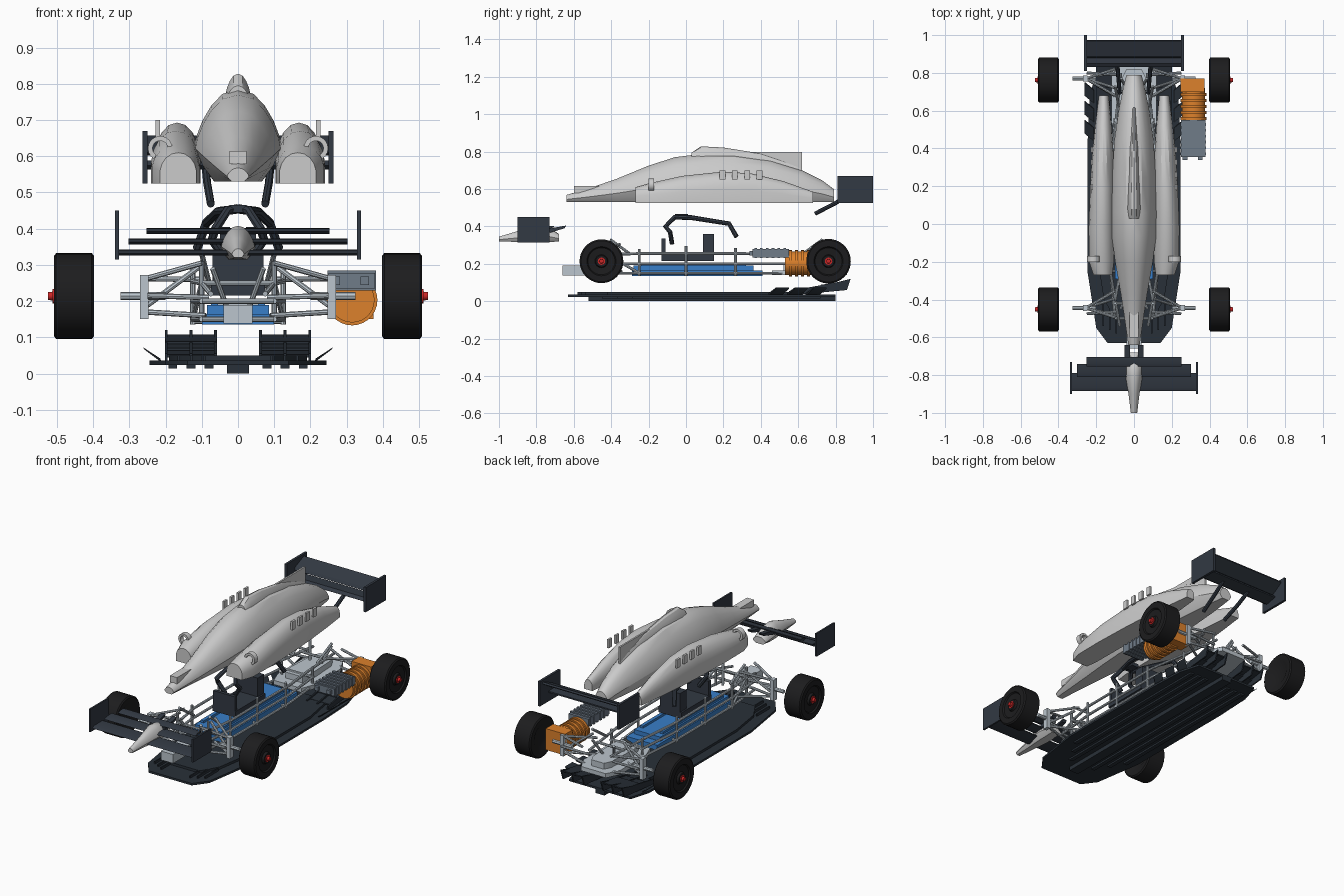
import bpy, bmesh, math
from mathutils import Vector, Matrix

if "Cube" in bpy.data.objects:
    bpy.data.objects.remove(bpy.data.objects["Cube"])


def mat(name, r, g, b):
    m = bpy.data.materials.new(name)
    m.diffuse_color = (r, g, b, 1)
    m.use_nodes = True
    m.node_tree.nodes["Principled BSDF"].inputs["Base Color"].default_value = m.diffuse_color
    return m


SLATE = mat("slate", .032, .041, .056)
FLOOR = mat("floor_dark", .022, .03, .04)
LIGHT = mat("light_metal", .5, .56, .61)
STEEL = mat("steel", .16, .2, .25)
BLUE = mat("blue", .04, .21, .58)
ORANGE = mat("orange", .72, .22, .025)
TYRE = mat("rubber", .012, .012, .013)
RED = mat("red", .6, .02, .02)


def finish(name, bm, m=None):
    bmesh.ops.recalc_face_normals(bm, faces=bm.faces)
    me = bpy.data.meshes.new(name)
    bm.to_mesh(me)
    bm.free()
    ob = bpy.data.objects.new(name, me)
    bpy.context.collection.objects.link(ob)
    if m:
        me.materials.append(m)
    return ob


def rings(name, rows, m=None, closed=False):
    """Skin equal-length rings of points, capping the ends."""
    bm = bmesh.new()
    vs = [[bm.verts.new(p) for p in row] for row in rows]
    n = len(rows[0])
    pairs = list(zip(vs, vs[1:])) + ([(vs[-1], vs[0])] if closed else [])
    for a, b in pairs:
        for i in range(n):
            bm.faces.new((a[i], a[(i + 1) % n], b[(i + 1) % n], b[i]))
    if not closed:
        bm.faces.new(vs[0])
        bm.faces.new(vs[-1])
    return finish(name, bm, m)


def box(name, x0, x1, y0, y1, z0, z1, m=None):
    return rings(name, [[(x0, y0, z), (x1, y0, z), (x1, y1, z), (x0, y1, z)] for z in (z0, z1)], m)


def prism(name, x0, x1, yz, m=None):
    return rings(name, [[(x, y, z) for y, z in yz] for x in (x0, x1)], m)


def slab(name, half, z0, z1, m):
    """Plan outline given as right-half (x, y) points."""
    outline = half + [(-x, y) for x, y in reversed(half)]
    return rings(name, [[(x, y, z) for x, y in outline] for z in (z0, z1)], m)


def lathe_x(name, cy, cz, prof, n, m):
    """Solid of revolution about the x axis, prof = (x, r)."""
    return rings(name, [[(x, cy + r * math.cos(t * math.tau / n), cz + r * math.sin(t * math.tau / n))
                         for t in range(n)] for x, r in prof], m)


def loft(name, shape, stations, m=None):
    """shape: half section (width, height) fractions; stations: y, centre x, half width, z0, z1."""
    sec = shape + [(-a, b) for a, b in reversed(shape) if a > 0]
    return rings(name, [[(cx + a * w, y, z0 + b * (z1 - z0)) for a, b in sec]
                        for y, cx, w, z0, z1 in stations], m)


def tubes(name, paths, r, m):
    cu = bpy.data.curves.new(name, 'CURVE')
    cu.dimensions = '3D'
    cu.bevel_depth, cu.bevel_resolution, cu.use_fill_caps = r, 2, True
    for p in paths:
        sp = cu.splines.new('POLY')
        sp.points.add(len(p) - 1)
        for pt, co in zip(sp.points, p):
            pt.co = (*co, 1)
    cu.materials.append(m)
    ob = bpy.data.objects.new(name, cu)
    bpy.context.collection.objects.link(ob)


def both(paths):
    return paths + [[(-x, y, z) for x, y, z in p] for p in paths]


# Body shell: hull, airbox, fin, nose block
HULL = [(.55, 0), (.82, .18), (1, .38), (.95, .5), (.82, .66), (.62, .82), (.36, .95), (0, 1)]
loft("body_shell", HULL, [(-.64, 0, .03, .53, .568), (-.5, 0, .05, .53, .61), (-.37, 0, .07, .53, .655),
     (-.2, 0, .1, .53, .725), (-.06, 0, .118, .53, .77), (.06, 0, .12, .53, .785), (.25, 0, .116, .53, .785),
     (.45, 0, .103, .53, .755), (.62, 0, .078, .53, .70), (.73, 0, .055, .53, .645), (.79, 0, .04, .53, .60)])
loft("airbox", HULL, [(.03, 0, .034, .72, .795), (.08, 0, .036, .72, .828), (.2, 0, .034, .70, .822),
     (.4, 0, .025, .70, .79), (.62, 0, .008, .66, .715)])
prism("engine_fin", -.005, .005, [(.3, .70), (.62, .68), (.62, .797), (.33, .797)])
box("nose_block", -.023, .023, -.6, -.37, .578, .615)

# Side pods, louvres, mirrors, steps each side
POD = [(1, 0), (1, .42), (.9, .64), (.68, .83), (.36, .96), (0, 1)]
for s, tag in ((-1, "left"), (1, "right")):
    loft("side_pod_" + tag, POD, [(-.27, s * .165, .05, .525, .61), (-.2, s * .172, .066, .525, .63),
         (-.02, s * .172, .068, .525, .67), (.2, s * .168, .064, .525, .693), (.35, s * .165, .058, .525, .683),
         (.52, s * .162, .044, .525, .642), (.68, s * .16, .026, .525, .585)])
    for i in range(4):
        y = .18 + i * .066
        box(f"louvre_{tag}_{i}", s * .216, s * .228, y, y + .03, .65, .70)
    sec = [(.021, -.2), (.034, -.2), (.034, -.17), (.021, -.17)]
    rings("mirror_" + tag, [[(s * (.215 + r * math.cos(a)), y, .622 + r * math.sin(a)) for r, y in sec]
          for a in [math.radians(-60 + 20 * k) for k in range(14)]])

# Front wing and detached nose
loft("nose_cone", HULL, [(-1, 0, .017, .32, .345), (-.9, 0, .029, .317, .375), (-.8, 0, .046, .315, .408),
     (-.74, 0, .048, .315, .40), (-.68, 0, .042, .32, .36)])
for i, (w, y0, y1, z) in enumerate([(.335, -.885, -.79, .332), (.303, -.81, -.74, .363), (.252, -.755, -.705, .392)]):
    prism(f"front_wing_blade_{i}", -w, w, [(y0, z), (y0 + .02, z - .006), (y1, z + .004), (y1, z + .01), (y0 + .02, z + .009)], SLATE)
for s, tag in ((-1, "left"), (1, "right")):
    box("front_endplate_" + tag, s * .329, s * .339, -.9, -.73, .315, .45, SLATE)
    prism("front_pylon_" + tag, s * .022, s * .05, [(-.75, .36), (-.65, .39), (-.64, .405), (-.75, .385)], SLATE)

# Rear wing
prism("rear_wing_main", -.26, .26, [(.83, .575), (.85, .563), (.92, .577), (.92, .585), (.85, .588)], SLATE)
prism("rear_wing_flap", -.26, .26, [(.88, .61), (.9, .602), (.975, .648), (.97, .658), (.89, .625)], SLATE)
for s, tag in ((-1, "left"), (1, "right")):
    box("rear_endplate_" + tag, s * .25, s * .264, .81, 1.0, .525, .67, SLATE)
tubes("rear_wing_struts", both([[(.075, .69, .468), (.085, .80, .525), (.09, .88, .575)]]), .011, SLATE)

# Wheels with hubs and nuts
for s, tag in ((-1, "left"), (1, "right")):
    for y, r, end in ((-.452, .117, "front"), (.762, .119, "rear")):
        n = f"{end}_{tag}"
        lathe_x("tyre_" + n, y, .214, [(s * x, q) for x, q in
                [(.41, .06), (.402, .075), (.398, r - .008), (.404, r), (.502, r), (.508, r - .008),
                 (.508, .078), (.5, .072), (.496, .035), (.508, .03)]], 40, TYRE)
        lathe_x("wheel_nut_" + n, y, .214, [(s * x, q) for x, q in
                [(.5, .02), (.512, .02), (.512, .012), (.525, .011)]], 12, RED)

# Battery tray, crash box and rear gearbox plate
box("battery_tray", -.1, .1, -.29, .41, .135, .165, BLUE)
box("battery_upper", -.085, .085, -.28, .36, .165, .19, BLUE)
for s, tag in ((-1, "left"), (1, "right")):
    box("battery_rail_" + tag, s * .055, s * .075, -.24, .32, .19, .203, BLUE)
box("crash_box", -.04, .04, -.66, -.5, .138, .19, LIGHT)
slab("rear_plate", [(.09, .46), (.12, .54), (.12, .78), (.08, .86)], .14, .165, LIGHT)
slab("gearbox", [(.055, .52), (.07, .58), (.06, .78), (.04, .82)], .165, .2, LIGHT)

# Seat and dash
box("seat_base", -.075, .075, -.13, .15, .215, .25, SLATE)
box("seat_back", -.065, .065, .09, .15, .25, .36, SLATE)
box("dash_panel", -.07, .07, -.13, -.11, .25, .335, SLATE)

# Cockpit hoop
tubes("cockpit_hoop", both([[(.03, -.075, .31), (.072, -.085, .37), (.062, -.11, .40), (.03, -.06, .45), (0, -.03, .455)],
      [(.03, -.06, .45), (.055, .03, .447), (.088, .23, .415), (.113, .27, .345)]]), .013, SLATE)
box("hoop_cap", -.023, .023, -.06, .01, .445, .466, SLATE)

# Space frame
rails = both([[(.075, -.54, .22), (.1, -.4, .25), (.125, -.25, .255), (.125, .3, .255), (.1, .5, .25), (.07, .8, .24)],
              [(.1, -.5, .15), (.125, -.25, .15), (.125, .3, .15), (.1, .56, .15)],
              [(.1, -.5, .2), (.125, -.25, .2), (.125, .3, .2), (.1, .56, .2)]])
posts = both([[(.125, y, .135), (.125, y, z)] for y, z in ((-.25, .28), (0, .295), (.265, .285))] +
             [[(.1, -.42, .15), (.1, -.42, .31)], [(.1, .55, .15), (.1, .55, .26)],
              [(.125, -.25, .15), (.1, -.42, .25)]])
cross = [[(-w, y, z), (w, y, z)] for w, y, z in
         ((.125, -.25, .145), (.125, 0, .145), (.125, .265, .145), (.1, -.5, .15), (.1, -.5, .2),
          (.1, -.42, .25), (.1, .55, .2), (.09, .7, .245))]
tubes("frame_tubes", rails + posts + cross, .0075, LIGHT)

# Suspension at both axles
arms, axles = [], []
for y in (-.445, .77):
    d = 1 if y < 0 else -1
    for k in (-.07, .07):
        arms += [[(.255, y, .262), (.1, y + k + d * .02, .305 if d > 0 else .26)],
                 [(.255, y, .17), (.09, y + k + d * .03, .16)]]
    arms += [[(.255, y, .185), (.1, y + d * .05, .30)], [(.25, y - d * .03, .215), (.08, y - d * .02, .21)],
             [(.1, y + d * .04, .33), (.08, y + d * .15, .25)], [(.07, y, .29), (.03, y + d * .06, .18)]]
    axles += [[(.2, y, .214), (.325, y, .214)]]
    for s in (-1, 1):
        box(f"upright_{'front' if d > 0 else 'rear'}_{'left' if s < 0 else 'right'}",
            s * .247, s * .27, y - .016, y + .016, .15, .272, LIGHT)
tubes("suspension_arms", both(arms), .0075, LIGHT)
tubes("stub_axles", both(axles), .011, LIGHT)

# Motor with cooling rings and finned controller, beside the car
prof = [(.53, .062)]
for i in range(5):
    y = .55 + i * .032
    prof += [(y, .062), (y, .07), (y + .016, .07), (y + .016, .062)]
motor = lathe_x("motor", 0, 0, prof + [(.72, .062)], 28, ORANGE)
motor.data.transform(Matrix.Translation((.315, 0, .203)) @ Matrix.Rotation(math.pi / 2, 4, 'Z'))
box("motor_end_box", .247, .374, .7, .77, .15, .275, ORANGE)
box("controller", .25, .378, .355, .55, .235, .278, STEEL)
for i in range(6):
    y = .365 + i * .031
    box(f"controller_fin_{i}", .247, .381, y, y + .014, .23, .285, STEEL)
for i, x in enumerate((.27, .35)):
    box(f"controller_plug_{i}", x - .012, x + .012, .34, .36, .245, .268, STEEL)

# Underfloor, skid plank and runners
slab("floor", [(.14, -.63), (.2, -.55), (.245, -.26), (.245, .45), (.235, .68), (.2, .8)], .024, .036, FLOOR)
slab("floor_step", [(.1, -.5), (.16, -.4), (.19, -.2), (.19, .4), (.15, .62)], .036, .05, FLOOR)
box("skid_plank", -.03, .03, -.52, .8, 0, .024, FLOOR)
for s, tag in ((-1, "left"), (1, "right")):
    for i, x in enumerate((.08, .13, .18)):
        box(f"runner_{tag}_{i}", s * (x - .012), s * (x + .012), -.45 + i * .08, .72, .014, .024, FLOOR)
    # Diffuser ramp, fences and edge blades
    for k in range(3):
        y, z = .58 + k * .07, .045 + k * .018
        prism(f"diffuser_ramp_{tag}_{k}", s * .06, s * .2, [(y, z), (y + .14, z + .02), (y + .14, z + .027), (y, z + .007)], FLOOR)
    for i, x in enumerate((.062, .13, .198)):
        prism(f"diffuser_fence_{tag}_{i}", s * (x - .004), s * (x + .004),
              [(.55, .03), (.86, .06), (.88, .12), (.8, .1), (.55, .055)], FLOOR)
    for i in range(3):
        y = .44 + i * .1
        rings(f"edge_blade_{tag}_{i}", [[(s * .21, yy, .03), (s * .258, yy + .04, .066), (s * .263, yy + .04, .073),
              (s * .215, yy, .042)] for yy in (y, y + .07)], FLOOR)
    for i in range(3):
        x = .09 + i * .035
        box(f"front_strake_{tag}_{i}", s * x, s * (x + .007), -.58 + i * .02, -.42, .036, .05, FLOOR)

# Meshes from curves, smooth shading with sharp edges kept
bpy.ops.object.select_all(action='SELECT')
bpy.context.view_layer.objects.active = bpy.data.objects["frame_tubes"]
bpy.ops.object.convert(target='MESH')
bpy.ops.object.shade_smooth_by_angle(angle=math.radians(30))
